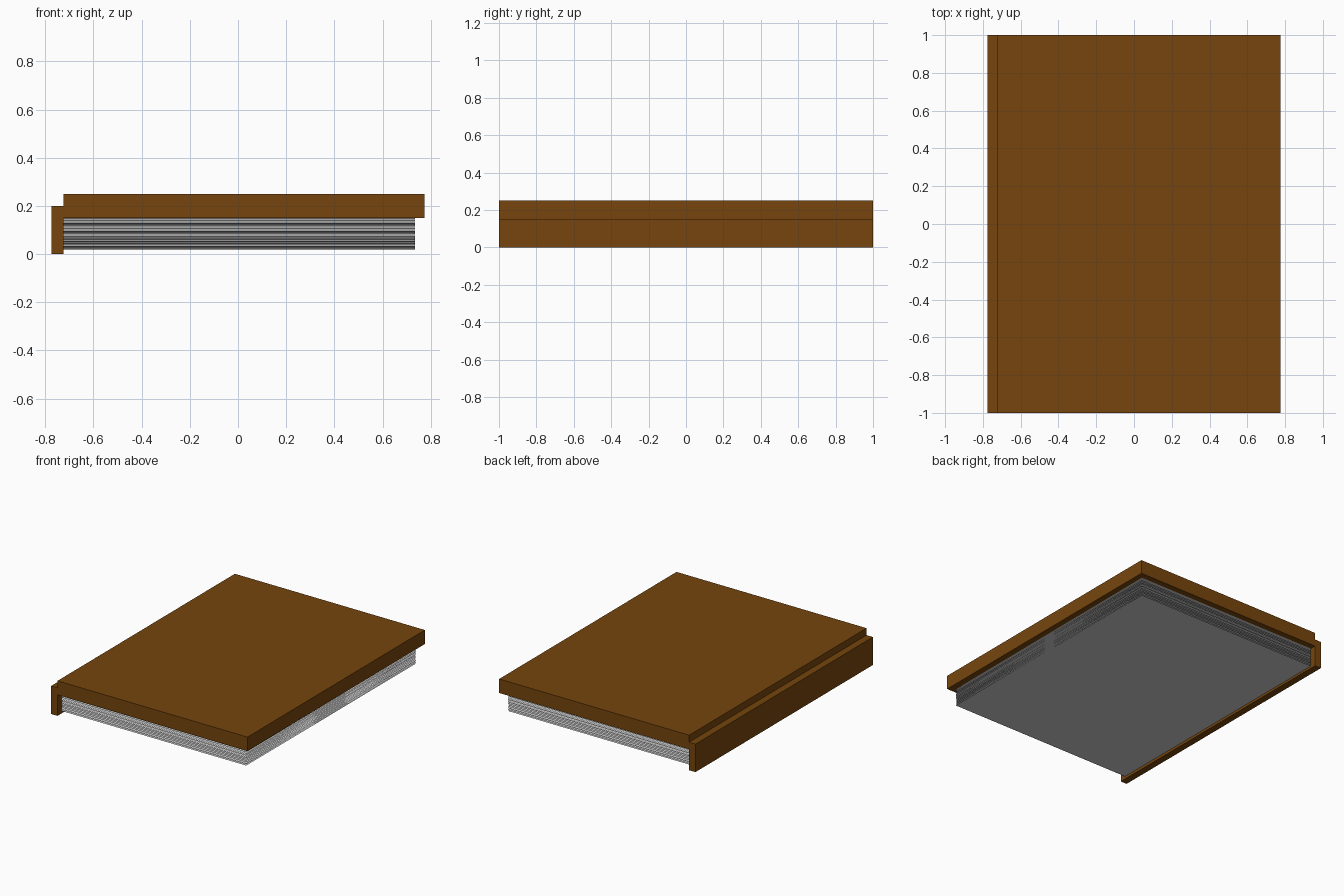
import bpy
import random

if "Cube" in bpy.data.objects:
    bpy.data.objects.remove(bpy.data.objects["Cube"])

random.seed(4)
brown = bpy.data.materials.new("brown_leather")
brown.diffuse_color = (0.18, 0.06, 0.004, 1)
brown.use_nodes = True
brown.node_tree.nodes["Principled BSDF"].inputs["Base Color"].default_value = brown.diffuse_color


def box(name, x0, x1, y, z0, z1):
    """Brown box spanning x0..x1, -y..y, z0..z1."""
    bpy.ops.mesh.primitive_cube_add(size=1, location=((x0 + x1) / 2, 0, (z0 + z1) / 2))
    ob = bpy.context.object
    ob.name = name
    ob.scale = (x1 - x0, 2 * y, z1 - z0)
    bpy.ops.object.transform_apply(location=False, rotation=False, scale=True)
    ob.data.materials.append(brown)


# Cover board and the spine beside it
box("cover", -0.725, 0.775, 1.0, 0.15, 0.25)
box("spine", -0.775, -0.725, 1.0, 0.0, 0.2)

# Loose stack of paper-thin pages under the cover, each very slightly tilted
count, bottom, top = 28, 0.018, 0.147
for i in range(count):
    z = bottom + (top - bottom) * i / (count - 1)
    tilt = random.choice((-1, 1)) * random.uniform(0.0015, 0.0025)
    bpy.ops.mesh.primitive_plane_add(size=1, location=(0.005, 0, z), rotation=(tilt, 0, 0))
    page = bpy.context.object
    page.name = f"page_{i + 1}"
    page.scale = (1.46, 1.915, 1)
